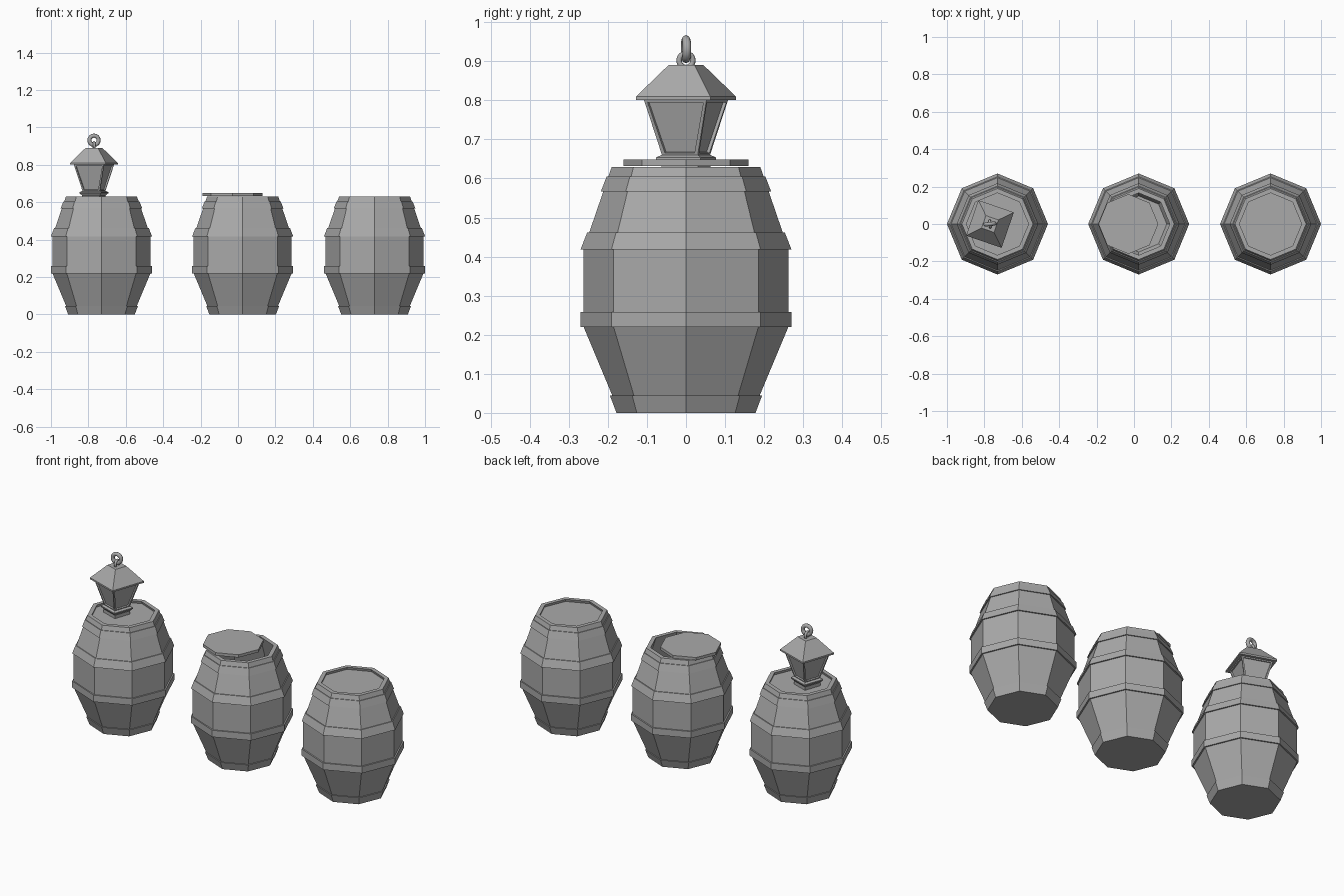
import bpy
import bmesh
from math import cos, sin, pi, radians

cube = bpy.data.objects.get("Cube")
if cube:
    bpy.data.objects.remove(cube, do_unlink=True)

grey = bpy.data.materials.new("plain_grey")
grey.use_nodes = True
colour = (0.4, 0.4, 0.4, 1)
grey.diffuse_color = colour
grey.node_tree.nodes["Principled BSDF"].inputs["Base Color"].default_value = colour


def add_object(name, bm, location):
    bmesh.ops.recalc_face_normals(bm, faces=bm.faces)
    mesh = bpy.data.meshes.new(name)
    bm.to_mesh(mesh)
    bm.free()
    mesh.materials.append(grey)
    obj = bpy.data.objects.new(name, mesh)
    obj.location = location
    bpy.context.collection.objects.link(obj)
    return obj


def lathe(profile, sides, turn=0, ring=False):
    """Sweep (radius, height) points; cap the ends, or join them as a ring."""
    bm = bmesh.new()
    loops = []
    for r, z in profile:
        angles = [turn + 2 * pi * i / sides for i in range(sides)]
        loops.append([bm.verts.new((r * cos(a), r * sin(a), z)) for a in angles])
    pairs = list(zip(loops, loops[1:]))
    if ring:
        pairs.append((loops[-1], loops[0]))
    else:
        bm.faces.new(loops[0])
        bm.faces.new(loops[-1])
    for low, high in pairs:
        for i in range(sides):
            j = (i + 1) % sides
            bm.faces.new((low[i], low[j], high[j], high[i]))
    return bm


# Barrels: staves with a hollow inside, and four hoops each
SHELL = [(0.17, 0), (0.262, 0.22), (0.262, 0.42), (0.19, 0.63),
         (0.166, 0.63), (0.235, 0.42), (0.235, 0.22), (0.15, 0.05)]
HOOPS = {"bottom": (0.178, 0, 0.195, 0.045),
         "lower": (0.27, 0.22, 0.27, 0.258),
         "upper": (0.27, 0.418, 0.253, 0.462),
         "top": (0.218, 0.567, 0.203, 0.605)}


def barrel(side, x):
    add_object(side + "_barrel_staves", lathe(SHELL, 8), (x, 0, 0))
    for level, (r0, z0, r1, z1) in HOOPS.items():
        profile = [(r0, z0), (r1, z1), (r1 - 0.015, z1), (r0 - 0.015, z0)]
        add_object(f"{side}_barrel_{level}_hoop", lathe(profile, 8, ring=True), (x, 0, 0))


def lid(side, x, z, r):
    add_object(side + "_barrel_lid", lathe([(r, 0), (r, 0.016)], 8), (x, 0, z))


for side, x in (("right", -0.73), ("middle", 0.025), ("left", 0.73)):
    barrel(side, x)
lid("right", -0.73, 0.6, 0.17)
lid("left", 0.73, 0.6, 0.17)
lid("middle", -0.03, 0.632, 0.16)

# Lantern standing on the right barrel
place = (-0.77, 0, 0)
turn = radians(26)
add_object("lantern_base", lathe([(0.07, 0.616), (0.07, 0.635), (0.085, 0.648),
                                  (0.085, 0.654), (0.07, 0.66)], 4, turn), place)
body = lathe([(0.067, 0.656), (0.12, 0.802)], 4, turn)
bmesh.ops.recalc_face_normals(body, faces=body.faces)
panes = [f for f in body.faces if abs(f.normal.z) < 0.9]
bmesh.ops.inset_individual(body, faces=panes, thickness=0.012)
bmesh.ops.inset_individual(body, faces=panes, thickness=0.001, depth=-0.008)
add_object("lantern_body", body, place)
add_object("lantern_roof", lathe([(0.142, 0.801), (0.142, 0.81), (0.05, 0.89)], 4, turn), place)


# Hanging loop and the ring linked through it
def ring(name, major, minor, z, spin):
    profile = [(major + minor * cos(k * pi / 4), minor * sin(k * pi / 4)) for k in range(8)]
    obj = add_object(name, lathe(profile, 16, ring=True), (place[0], 0, z))
    obj.rotation_euler = (pi / 2, 0, spin)
    bpy.context.view_layer.objects.active = obj
    obj.select_set(True)
    bpy.ops.object.shade_smooth_by_angle(angle=radians(50))
    obj.select_set(False)


bpy.ops.object.select_all(action="DESELECT")
ring("lantern_loop", 0.018, 0.007, 0.902, pi / 2 + 0.1)
ring("lantern_ring", 0.025, 0.011, 0.931, 0.1)
